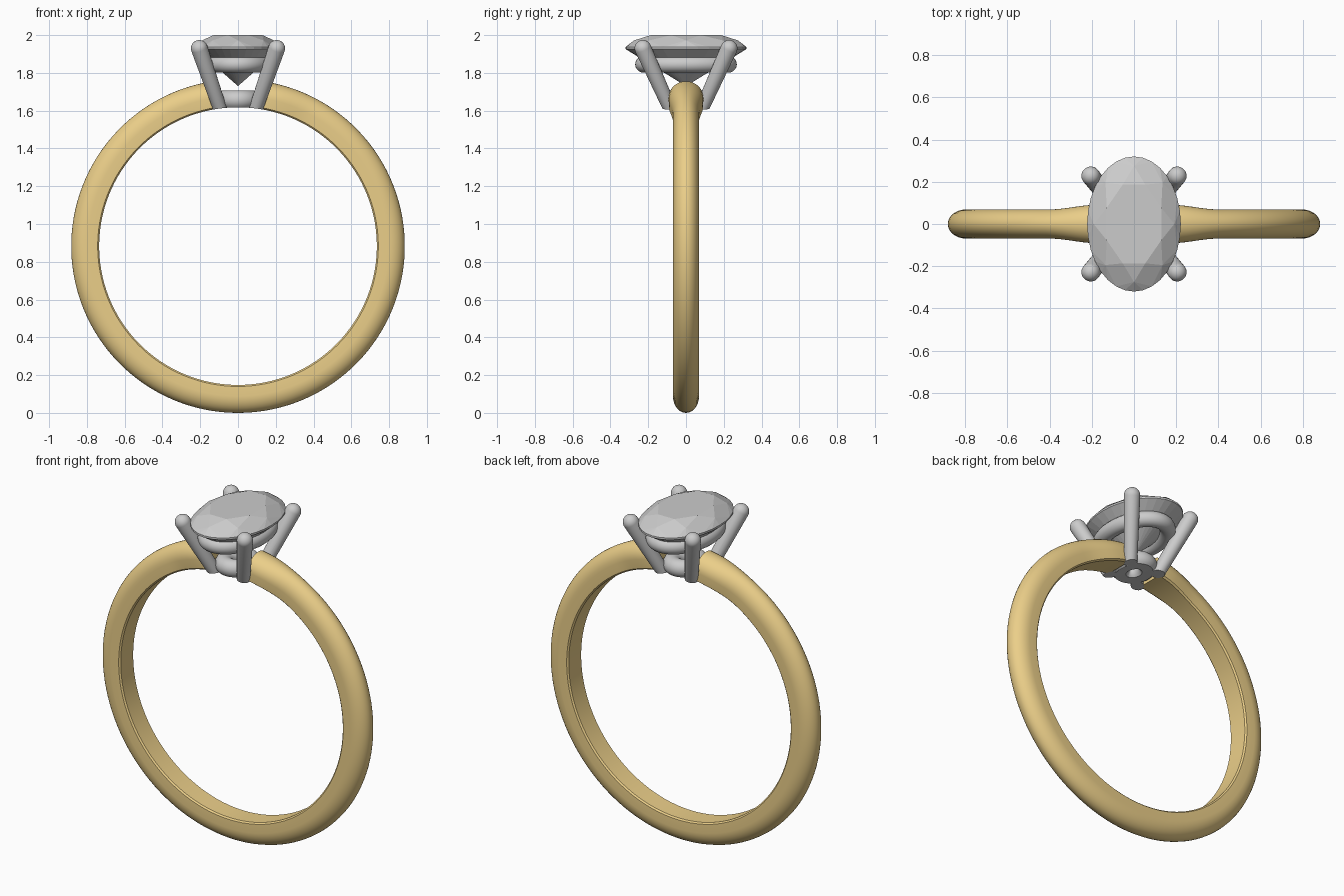
import bpy, bmesh
from math import sin, cos, pi, radians
from mathutils import Vector

if "Cube" in bpy.data.objects:
    bpy.data.objects.remove(bpy.data.objects["Cube"])

CZ = 0.883          # centre height of the band
R_IN, R_OUT = 0.735, 0.883

gold = bpy.data.materials.new("gold")
gold.diffuse_color = (0.83, 0.62, 0.25, 1)
gold.use_nodes = True
gold.node_tree.nodes["Principled BSDF"].inputs["Base Color"].default_value = gold.diffuse_color


def finish(name, bm, smooth=None, mat=None):
    bmesh.ops.recalc_face_normals(bm, faces=bm.faces)
    me = bpy.data.meshes.new(name)
    bm.to_mesh(me)
    bm.free()
    ob = bpy.data.objects.new(name, me)
    bpy.context.collection.objects.link(ob)
    if mat:
        me.materials.append(mat)
    if smooth:
        bpy.ops.object.select_all(action='DESELECT')
        ob.select_set(True)
        bpy.context.view_layer.objects.active = ob
        bpy.ops.object.shade_smooth_by_angle(angle=radians(smooth))
    return ob


def loft(bm, rings, closed):
    rows = [[bm.verts.new(p) for p in ring] for ring in rings]
    n = len(rows[0])
    for i in range(len(rows) if closed else len(rows) - 1):
        a, b = rows[i], rows[(i + 1) % len(rows)]
        for j in range(n):
            bm.faces.new((a[j], a[(j + 1) % n], b[(j + 1) % n], b[j]))
    if not closed:
        bm.faces.new(rows[0])
        bm.faces.new(rows[-1])


# Band: D-shaped section swept round the finger, flaring next to the head
def band_section(a):
    off = min(a, 2 * pi - a)
    t = max(0.0, min(1.0, (radians(30) - off) / radians(18)))
    w = 0.069 + 0.023 * t * t * (3 - 2 * t)
    shoulder = 0.795
    prof = [(R_IN + 0.008, -w * 0.97), (R_IN, -w * 0.85), (R_IN, w * 0.85), (R_IN + 0.008, w * 0.97)]
    for k in range(17):
        b = pi * k / 16
        prof.append((shoulder + (R_OUT - shoulder) * sin(b), w * cos(b)))
    return [(r * sin(a), y, CZ + r * cos(a)) for r, y in prof]


bm = bmesh.new()
START, STEPS = radians(8.7), 120
loft(bm, [band_section(START + (2 * pi - 2 * START) * i / STEPS) for i in range(STEPS + 1)], False)
finish("band", bm, 35, gold)

# Finger-shaped cutter that trims the underside of the head
bm = bmesh.new()
loft(bm, [[(R_IN * sin(2 * pi * k / 128), y, CZ + R_IN * cos(2 * pi * k / 128)) for k in range(128)]
          for y in (-0.4, 0.4)], False)
cutter = finish("finger_cutter", bm)
cutter.hide_render = True
cutter.hide_set(True)


def trim(ob):
    m = ob.modifiers.new("trim", 'BOOLEAN')
    m.operation = 'DIFFERENCE'
    m.object = cutter
    m.solver = 'EXACT'


# Oval rings of the head
def oval_ring(name, rx, ry, z, tube):
    bm = bmesh.new()
    rings = []
    for i in range(64):
        a = 2 * pi * i / 64
        n = Vector((cos(a) * ry, sin(a) * rx, 0)).normalized()
        c = Vector((rx * cos(a), ry * sin(a), z))
        rings.append([c + n * tube * cos(2 * pi * j / 20) + Vector((0, 0, tube * sin(2 * pi * j / 20)))
                      for j in range(20)])
    loft(bm, rings, True)
    return finish(name, bm, 40)


oval_ring("gallery_ring", 0.145, 0.225, 1.845, 0.044)
trim(oval_ring("base_ring", 0.07, 0.083, 1.657, 0.051))


# Prongs: round-tipped tapered rods leaning outward
def prong(name, sx, sy):
    top = Vector((sx * 0.205, sy * 0.228, 1.93))
    low = Vector((sx * 0.088, sy * 0.075, 1.59))
    axis = (top - low).normalized()
    u = axis.cross(Vector((0, 0, 1))).normalized()
    v = axis.cross(u)
    stations = [(low, 0.036)]
    for k in range(9):
        b = pi / 2 * k / 8
        stations.append((top + axis * 0.044 * sin(b), max(0.0445 * cos(b), 0.001)))
    bm = bmesh.new()
    loft(bm, [[c + r * (u * cos(2 * pi * j / 24) + v * sin(2 * pi * j / 24)) for j in range(24)]
              for c, r in stations], False)
    trim(finish(name, bm, 40))


for sx, xn in ((-1, "left"), (1, "right")):
    for sy, yn in ((-1, "front"), (1, "back")):
        prong(f"{yn}_{xn}_prong", sx, sy)

# Oval faceted stone: hull of table, crown, girdle and pavilion rings
bm = bmesh.new()
SX, SY = 0.222, 0.32
for scale, z, n, shift in ((0.63, 2.0, 8, 0.5), (0.86, 1.972, 8, 0), (1.0, 1.937, 32, 0),
                           (1.0, 1.926, 32, 0), (0.45, 1.822, 8, 0.5)):
    for k in range(n):
        a = 2 * pi * (k + shift) / n
        bm.verts.new((SX * scale * cos(a), SY * scale * sin(a), z))
bm.verts.new((0, 0, 1.73))
hull = bmesh.ops.convex_hull(bm, input=bm.verts)
bmesh.ops.delete(bm, geom=[v for v in bm.verts if not v.link_faces], context='VERTS')
bmesh.ops.dissolve_limit(bm, angle_limit=radians(1), verts=bm.verts, edges=bm.edges)
finish("oval_stone", bm)
